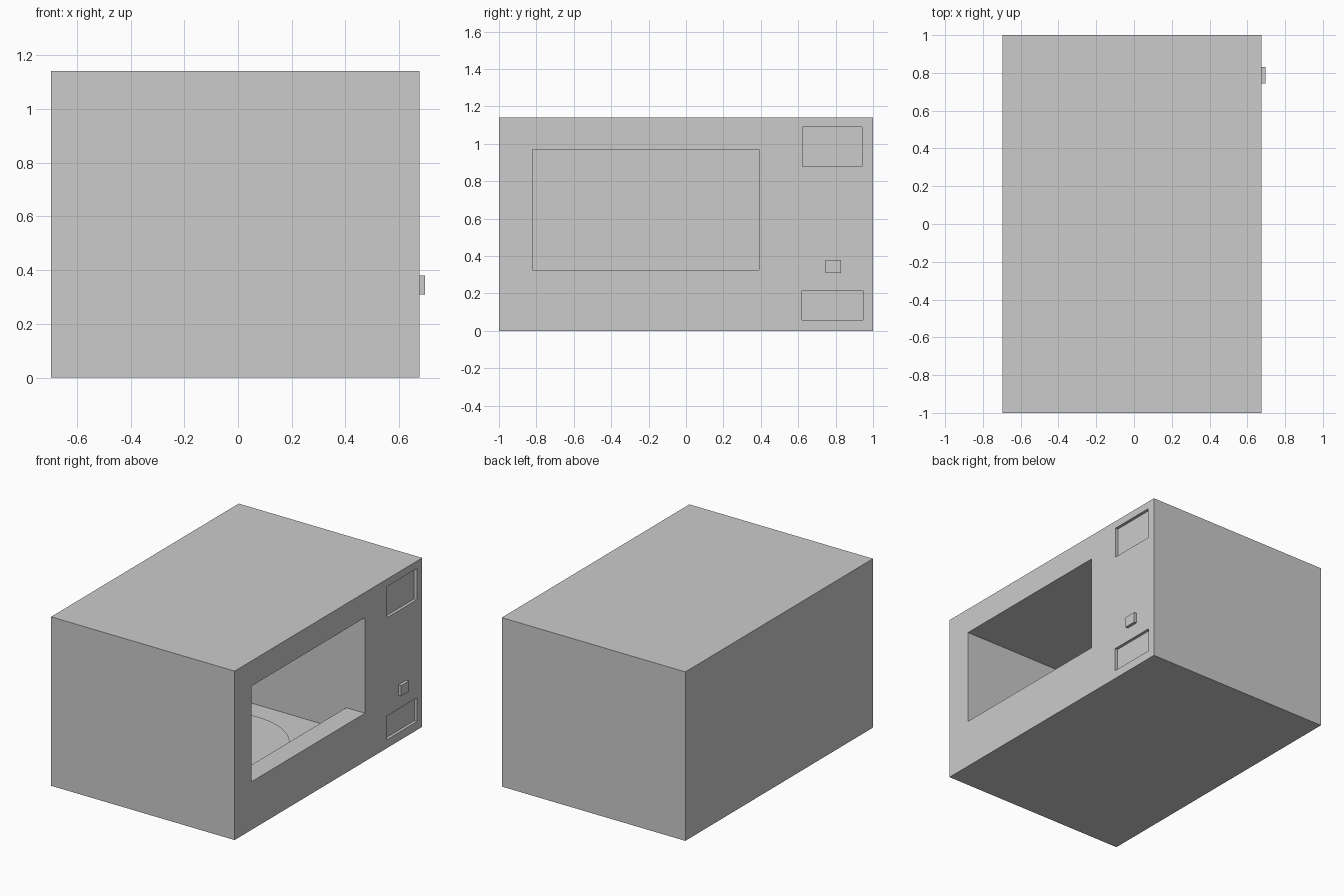
import bpy

if "Cube" in bpy.data.objects:
    bpy.data.objects.remove(bpy.data.objects["Cube"])

X0, X1, H = -0.695, 0.675, 1.14     # back, front panel and height


def box(name, x, y, z):
    bpy.ops.mesh.primitive_cube_add(
        size=1, location=[(a + b) / 2 for a, b in (x, y, z)])
    ob = bpy.context.object
    ob.name = name
    ob.scale = [b - a for a, b in (x, y, z)]
    bpy.ops.object.transform_apply(location=True, rotation=False, scale=True)
    return ob


def cut(target, x, y, z):
    cutter = box("cutter", x, y, z)
    cutter.hide_render = True
    mod = target.modifiers.new("cut", 'BOOLEAN')
    mod.operation = 'DIFFERENCE'
    mod.solver = 'EXACT'
    mod.object = cutter
    bpy.context.view_layer.objects.active = target
    bpy.ops.object.modifier_apply(modifier=mod.name)
    bpy.data.objects.remove(cutter, do_unlink=True)


# Casing with window opening and a slightly wider, deeper-floored oven cavity
casing = box("oven_casing", (X0, X1), (-1, 1), (0, H))
cut(casing, (0.45, 0.9), (-0.82, 0.39), (0.325, 0.97))
cut(casing, (-0.555, 0.535), (-0.823, 0.393), (0.165, 0.973))

# Recessed display and door-release panel
cut(casing, (X1 - 0.02, 0.9), (0.622, 0.942), (0.88, 1.09))
cut(casing, (X1 - 0.02, 0.9), (0.619, 0.946), (0.057, 0.217))

# Control button
box("control_button", (X1 - 0.01, 0.695), (0.745, 0.83), (0.31, 0.38))

# Turntable plate on the cavity floor
bpy.ops.mesh.primitive_cylinder_add(vertices=64, radius=0.447, depth=0.012,
                                    location=(-0.01, -0.215, 0.17))
bpy.context.object.name = "turntable"
bpy.ops.object.shade_smooth_by_angle()
